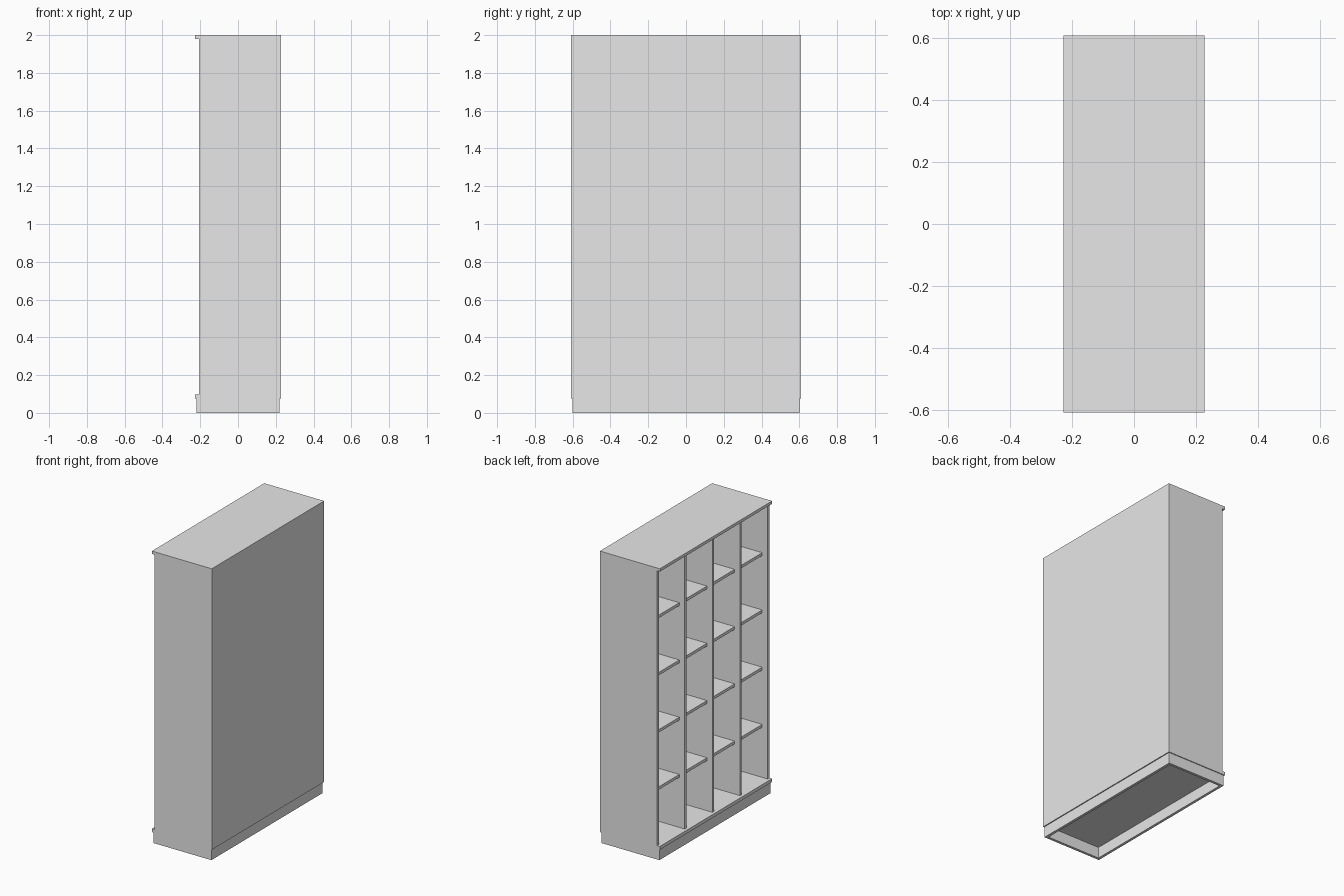
import bpy

if "Cube" in bpy.data.objects:
    bpy.data.objects.remove(bpy.data.objects["Cube"], do_unlink=True)

grey = bpy.data.materials.new("plain_grey")
grey.use_nodes = True
grey.diffuse_color = (0.8, 0.8, 0.8, 1)
grey.node_tree.nodes["Principled BSDF"].inputs["Base Color"].default_value = (0.8, 0.8, 0.8, 1)


def board(name, x, y, z):
    """Flat board spanning the given (low, high) ranges."""
    bpy.ops.mesh.primitive_cube_add(size=1, location=[sum(r) / 2 for r in (x, y, z)])
    ob = bpy.context.object
    ob.name = name
    ob.scale = [r[1] - r[0] for r in (x, y, z)]
    bpy.ops.object.transform_apply(location=False, rotation=False, scale=True)
    ob.data.materials.append(grey)
    return ob


HALF_W = 0.608          # half width along y
T = 0.02                # board thickness
BACK, FRONT, LIP = 0.227, -0.206, -0.227
BASE_TOP, FLOOR, CEILING = 0.075, 0.098, 1.98
PANEL = BACK - 0.012    # inner face of the back panel
width = (-HALF_W, HALF_W)
inside = (FLOOR, CEILING)

# Top and bottom boards, projecting past the open face
board("top_board", (LIP, BACK), width, (CEILING, 2))
board("bottom_board", (LIP, BACK), width, (BASE_TOP, FLOOR))

# Back panel
board("back_panel", (PANEL, BACK), width, inside)

# Side panels and dividers, evenly spaced
COLUMNS = 4
pitch = (2 * HALF_W - T) / COLUMNS
for i in range(COLUMNS + 1):
    y = -HALF_W + i * pitch
    name = "side_panel" if i in (0, COLUMNS) else "divider"
    board(name, (FRONT, PANEL), (y, y + T), inside)

# Shelves set back from the open face
middle = (FLOOR + CEILING) / 2
for i in range(COLUMNS):
    y = -HALF_W + i * pitch + T
    for row in range(4):
        z = middle + (row - 1.5) * 0.392
        board("shelf", (FRONT + 0.04, PANEL), (y, y + pitch - T), (z - T / 2, z + T / 2))

# Hollow plinth, slightly inset
PX, PY, PT = 0.22, 0.602, 0.018
for s in (-1, 1):
    board("plinth_rail", sorted((s * PX, s * (PX - PT))), (-PY, PY), (0, BASE_TOP))
    board("plinth_end", (PT - PX, PX - PT), sorted((s * PY, s * (PY - PT))), (0, BASE_TOP))
